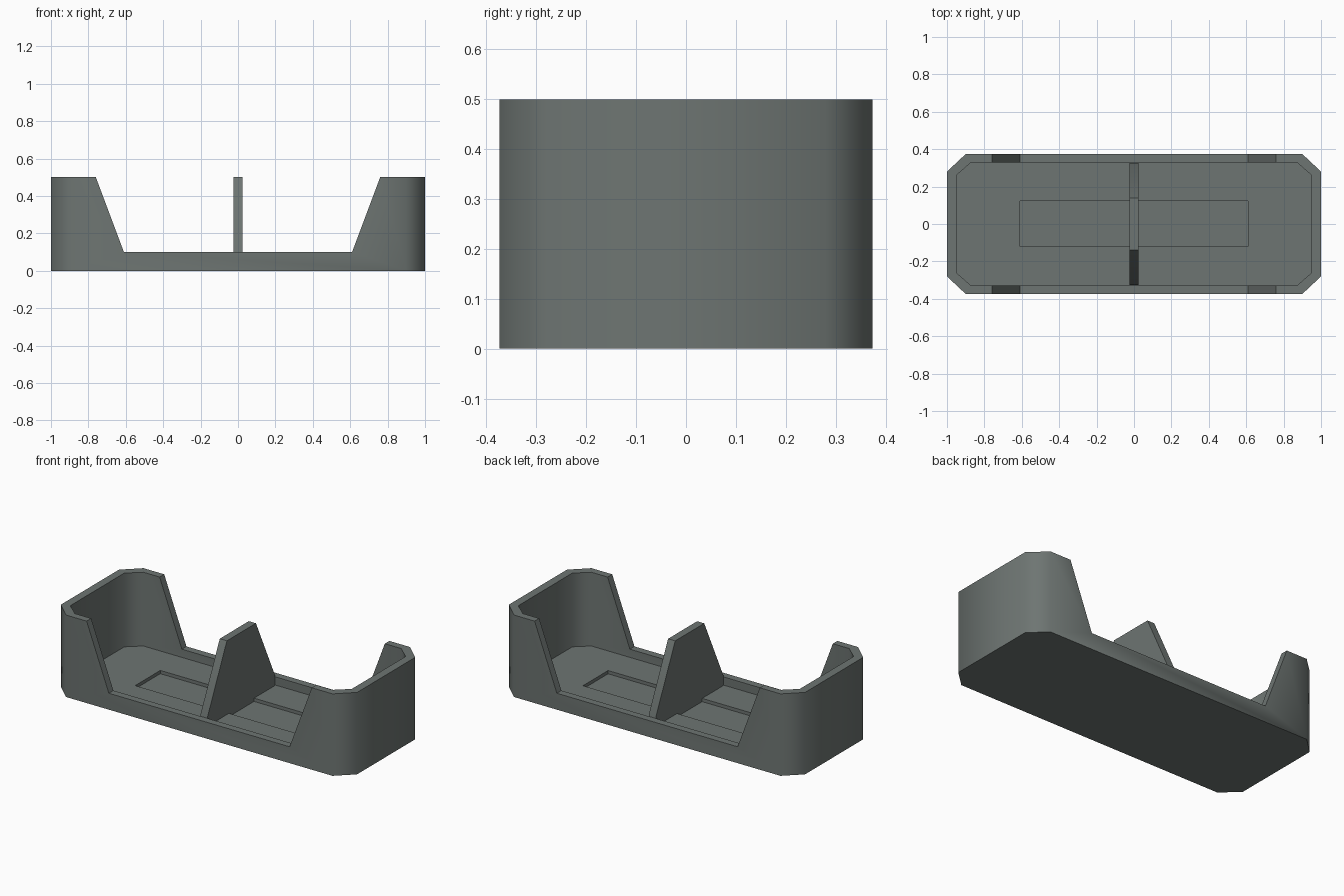
import bpy, bmesh, math
from mathutils import Vector

if "Cube" in bpy.data.objects:
    bpy.data.objects.remove(bpy.data.objects["Cube"])

grey = bpy.data.materials.new("slate_grey")
grey.diffuse_color = (0.155, 0.178, 0.169, 1)
grey.use_nodes = True
grey.node_tree.nodes["Principled BSDF"].inputs["Base Color"].default_value = grey.diffuse_color


def prism(name, base, offset):
    """Extrude a closed 3D outline along an offset."""
    bm = bmesh.new()
    face = bm.faces.new([bm.verts.new(p) for p in base])
    ext = bmesh.ops.extrude_face_region(bm, geom=[face])
    verts = [g for g in ext["geom"] if isinstance(g, bmesh.types.BMVert)]
    bmesh.ops.translate(bm, verts=verts, vec=Vector(offset))
    bmesh.ops.recalc_face_normals(bm, faces=bm.faces)
    me = bpy.data.meshes.new(name)
    bm.to_mesh(me)
    bm.free()
    ob = bpy.data.objects.new(name, me)
    bpy.context.collection.objects.link(ob)
    me.materials.append(grey)
    return ob


def octagon(x, y, cx, cy, z):
    """Rectangle outline with chamfered corners."""
    q = [(x, y - cy), (x - cx, y)]
    half = q + [(-a, b) for a, b in reversed(q)]
    return [(a, b, z) for a, b in half + [(-a, -b) for a, b in half]]


def select(ob):
    bpy.ops.object.select_all(action='DESELECT')
    ob.select_set(True)
    bpy.context.view_layer.objects.active = ob


def cut(ob, cutter):
    cutter.hide_render = True
    mod = ob.modifiers.new("cut", 'BOOLEAN')
    mod.operation = 'DIFFERENCE'
    mod.solver = 'EXACT'
    mod.object = cutter
    select(ob)
    bpy.ops.object.modifier_apply(modifier=mod.name)
    bpy.data.objects.remove(cutter)


# tray body: hollow chamfered box
tray = prism("tray", octagon(1, 0.374, 0.1, 0.094, 0), (0, 0, 0.5))
cut(tray, prism("cavity", octagon(0.95, 0.33, 0.08, 0.07, 0.05), (0, 0, 1)))

# lowered long walls
notch = [(-0.61, 0.1), (0.61, 0.1), (0.835, 0.7), (-0.835, 0.7)]
cut(tray, prism("notch", [(x, -1, z) for x, z in notch], (0, 2, 0)))

# shallow rectangular recess in the floor
rect = [(-0.61, -0.12), (0.61, -0.12), (0.61, 0.122), (-0.61, 0.122)]
cut(tray, prism("recess", [(x, y, 0.03) for x, y in rect], (0, 0, 0.04)))

# upright tapered divider
side = [(-0.325, 0.025), (0.325, 0.025), (0.325, 0.11), (0.14, 0.5), (-0.14, 0.5), (-0.325, 0.11)]
divider = prism("divider", [(-0.025, y, z) for y, z in side], (0.048, 0, 0))

for ob in (tray, divider):
    select(ob)
    bpy.ops.object.shade_smooth_by_angle(angle=math.radians(60))
